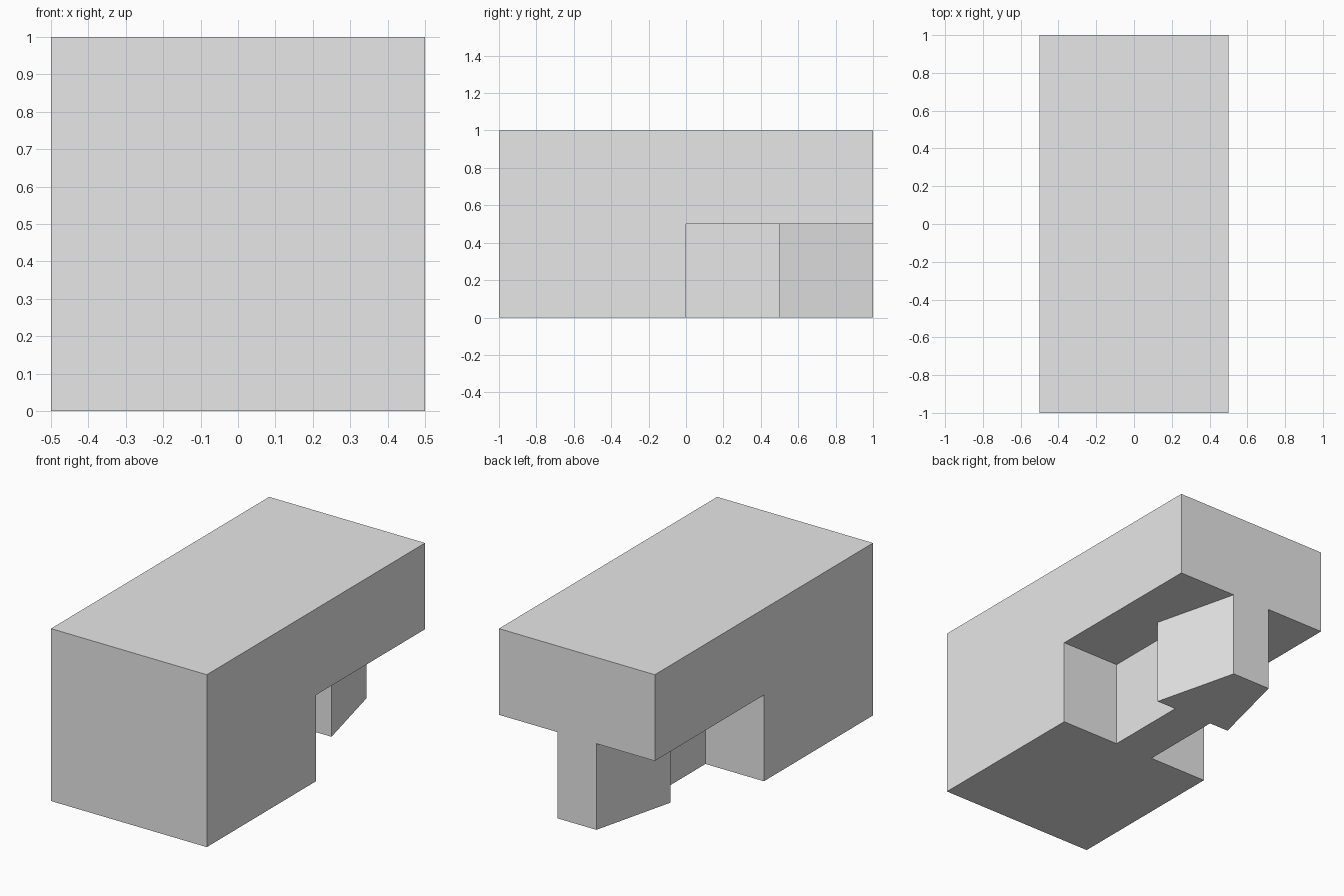
import bpy
import bmesh
from mathutils import Vector

default = bpy.data.objects.get("Cube")
if default:
    bpy.data.objects.remove(default, do_unlink=True)

# Single plain grey
grey = bpy.data.materials.new("light_grey")
grey.use_nodes = True
colour = (0.8, 0.8, 0.8, 1)
grey.diffuse_color = colour
grey.node_tree.nodes["Principled BSDF"].inputs["Base Color"].default_value = colour


def prism(name, outline, depth):
    """Extrude a closed 3D outline along the depth vector."""
    bm = bmesh.new()
    face = bm.faces.new([bm.verts.new(p) for p in outline])
    result = bmesh.ops.extrude_face_region(bm, geom=[face], use_keep_orig=True)
    moved = [g for g in result["geom"] if isinstance(g, bmesh.types.BMVert)]
    bmesh.ops.translate(bm, verts=moved, vec=Vector(depth))
    bmesh.ops.recalc_face_normals(bm, faces=bm.faces)
    mesh = bpy.data.meshes.new(name)
    bm.to_mesh(mesh)
    bm.free()
    mesh.materials.append(grey)
    obj = bpy.data.objects.new(name, mesh)
    bpy.context.collection.objects.link(obj)
    return obj


# Body: block with an overhanging upper half, from its side profile
side = [(-1, 0), (0, 0), (0, 0.5), (1, 0.5), (1, 1), (-1, 1)]
prism("body", [(-0.5, y, z) for y, z in side], (1, 0, 0))

# Connector: narrow neck and tapered head under the overhang, mirrored in x
half = [(0.125, 0), (0.125, 0.5), (0.25, 0.5), (0.125, 1)]
plan = half + [(-x, y) for x, y in reversed(half)]
prism("connector", [(x, y, 0) for x, y in plan], (0, 0, 0.5))
